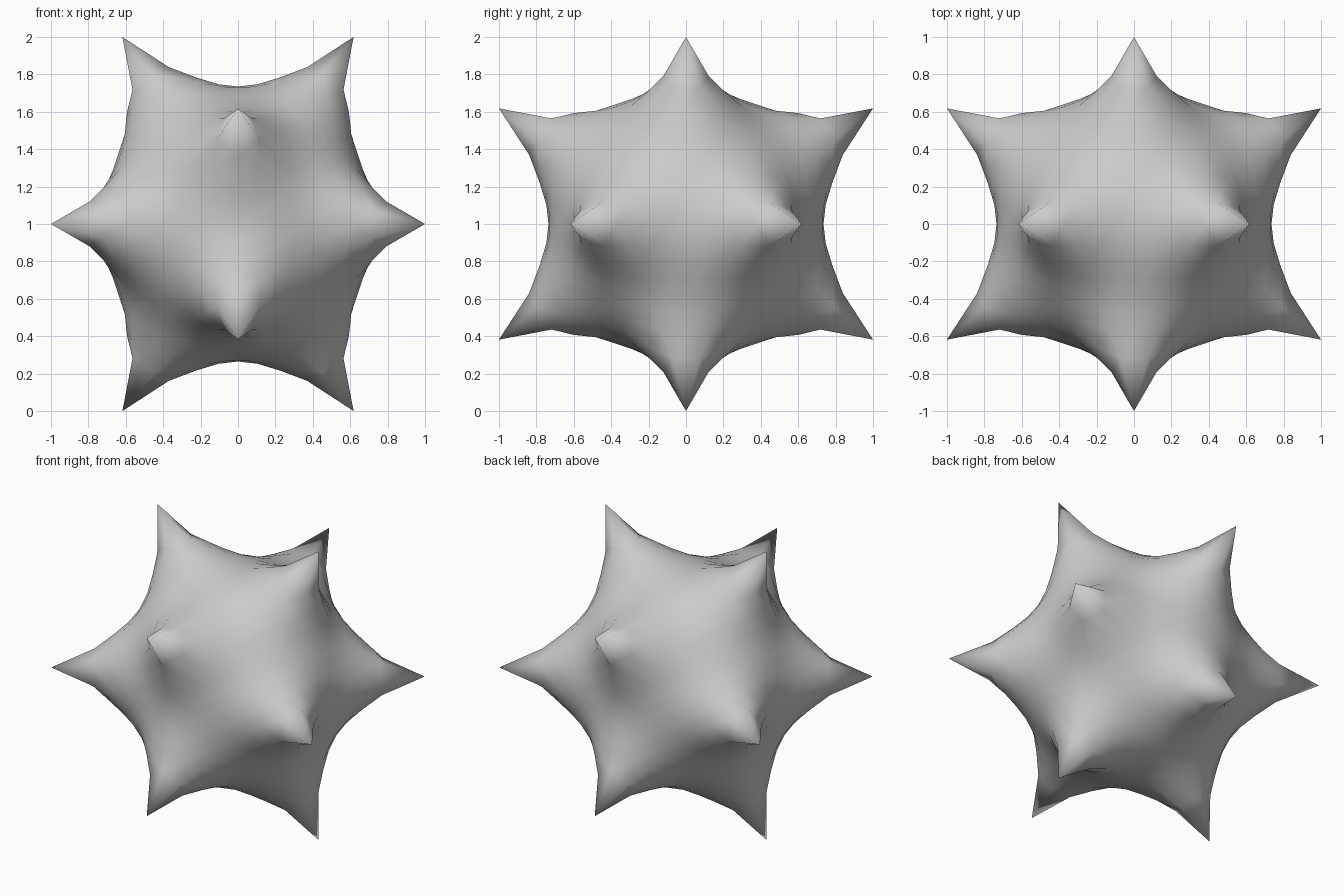
import bpy, bmesh
from mathutils import Vector

if "Cube" in bpy.data.objects:
    bpy.data.objects.remove(bpy.data.objects["Cube"])

G = 0.618034

# Twelve spike tips, on the corners of an icosahedron
tips = []
for a in (-1, 1):
    for b in (-G, G):
        tips += [Vector((b, 0, a)), Vector((a, b, 0)), Vector((0, a, b))]
tip_dirs = [t.normalized() for t in tips]

# Spike profile: angle from nearest tip (degrees) -> radius
profile = [(0, 1.1756), (7, 0.935), (9, 0.895), (12, 0.853), (15.5, 0.817),
           (20, 0.778), (24, 0.753), (28, 0.741), (31.7, 0.735), (40, 0.725)]


def radius(direction):
    ang = min(direction.angle(t) for t in tip_dirs) * 57.29578
    for (a0, r0), (a1, r1) in zip(profile, profile[1:]):
        if ang <= a1:
            return r0 + (r1 - r0) * (ang - a0) / (a1 - a0)
    return profile[-1][1]


# Core icosahedron, subdivided into a sphere
bm = bmesh.new()
for t in tip_dirs:
    bm.verts.new(t)
bmesh.ops.convex_hull(bm, input=bm.verts[:])
for _ in range(3):
    bmesh.ops.subdivide_edges(bm, edges=bm.edges[:], cuts=1, use_grid_fill=True)
    for v in bm.verts:
        v.co.normalize()

# Pull the surface out into spikes and stand it on the ground
for v in bm.verts:
    v.co = v.co * radius(v.co) + Vector((0, 0, 1))
bmesh.ops.recalc_face_normals(bm, faces=bm.faces[:])
for f in bm.faces:
    f.smooth = True

mesh = bpy.data.meshes.new("spiked_star")
bm.to_mesh(mesh)
bm.free()
obj = bpy.data.objects.new("spiked_star", mesh)
bpy.context.collection.objects.link(obj)
